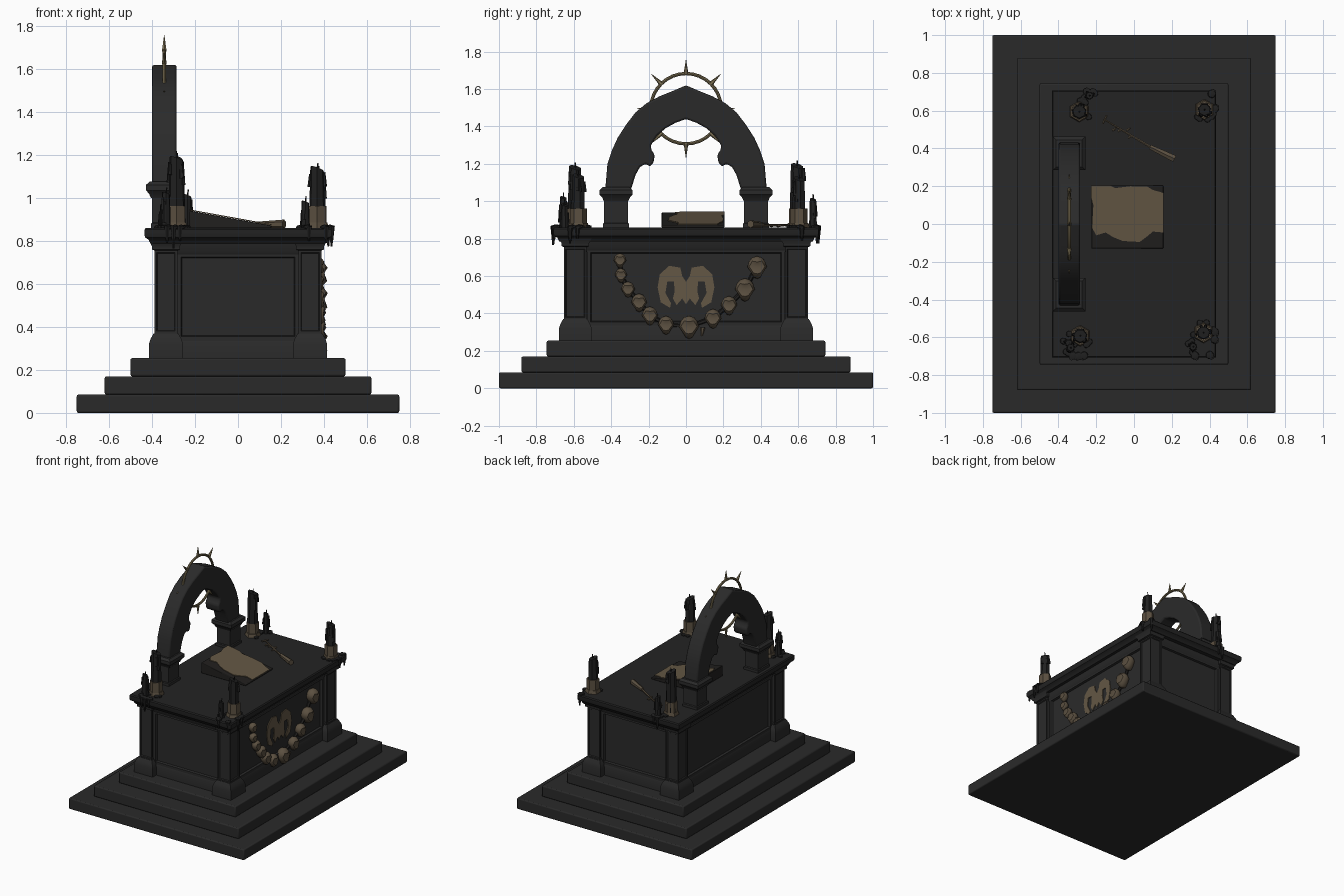
import bpy, bmesh, math, random
from mathutils import Vector, Matrix

if "Cube" in bpy.data.objects:
    bpy.data.objects.remove(bpy.data.objects["Cube"])

random.seed(4)


def material(name, r, g, b):
    m = bpy.data.materials.new(name)
    m.diffuse_color = (r, g, b, 1)
    m.use_nodes = True
    m.node_tree.nodes["Principled BSDF"].inputs["Base Color"].default_value = m.diffuse_color
    return m


STONE = material("dark stone", .023, .023, .023)
SLAB = material("black slab", .017, .017, .017)
WAX = material("black wax", .014, .014, .014)
LEATHER = material("black leather", .015, .014, .013)
BONE = material("aged bone", .105, .08, .052)
PAPER = material("parchment", .125, .095, .058)
GOLD = material("old gold", .2, .16, .085)


def finish(name, bm, mat, bevel=0):
    bmesh.ops.recalc_face_normals(bm, faces=bm.faces)
    me = bpy.data.meshes.new(name)
    bm.to_mesh(me)
    bm.free()
    me.materials.append(mat)
    ob = bpy.data.objects.new(name, me)
    bpy.context.collection.objects.link(ob)
    if bevel:
        mod = ob.modifiers.new("bevel", 'BEVEL')
        mod.width, mod.segments, mod.limit_method = bevel, 2, 'ANGLE'
    return ob


def stack(bm, cx, cy, hx, hy, profile):
    """Rectangular column; profile is a list of (outward offset, height)."""
    rings = []
    for o, z in profile:
        rings.append([bm.verts.new((cx + sx * (hx + o), cy + sy * (hy + o), z))
                      for sx, sy in ((-1, -1), (1, -1), (1, 1), (-1, 1))])
    for a, b in zip(rings, rings[1:]):
        for i in range(4):
            j = (i + 1) % 4
            bm.faces.new((a[i], a[j], b[j], b[i]))
    bm.faces.new(rings[0][::-1])
    bm.faces.new(rings[-1])


def block(name, hx, hy, profile, mat, bevel=0, cx=0, cy=0):
    bm = bmesh.new()
    stack(bm, cx, cy, hx, hy, profile)
    return finish(name, bm, mat, bevel)


def inset(bm, faces, rim, depth):
    bmesh.ops.recalc_face_normals(bm, faces=bm.faces)
    bmesh.ops.inset_individual(bm, faces=faces, thickness=rim, depth=0)
    bmesh.ops.inset_individual(bm, faces=faces, thickness=.006, depth=-depth)


def rod(bm, p, q, r1, r2, seg=6):
    p, q = Vector(p), Vector(q)
    d = q - p
    rot = d.to_track_quat('Z', 'Y').to_matrix().to_4x4()
    return bmesh.ops.create_cone(bm, cap_ends=True, segments=seg, radius1=r1, radius2=r2,
                                 depth=d.length, matrix=Matrix.Translation((p + q) / 2) @ rot)["verts"]


def blob(bm, p, r, scale=(1, 1, 1), sub=1):
    m = Matrix.Translation(p) @ Matrix.Diagonal((*scale, 1))
    return bmesh.ops.create_icosphere(bm, subdivisions=sub, radius=r, matrix=m)["verts"]


def prism(bm, pts, lo, hi, place):
    rows = [[bm.verts.new(place(a, b, h)) for a, b in pts] for h in (lo, hi)]
    bm.faces.new(rows[0])
    bm.faces.new(rows[1][::-1])
    for i in range(len(pts)):
        j = (i + 1) % len(pts)
        bm.faces.new((rows[0][i], rows[0][j], rows[1][j], rows[1][i]))


def along_x(a, b, h):
    return (h, a, b)


# Three stepped plinths
for i, (hx, hy) in enumerate(((.75, 1), (.62, .88), (.5, .745))):
    block(f"step_{i + 1}", hx, hy, [(0, .085 * i), (0, .085 * (i + 1))], STONE, .008)

# Altar body: rails plus two crossing blocks with recessed panels
block("body_bottom_rail", .37, .635, [(0, .255), (0, .325), (-.01, .345)], STONE)
block("body_top_rail", .37, .635, [(-.01, .73), (.005, .75), (.015, .80)], STONE)
for name, hx, hy, axis in (("front_back_panels", .285, .63, 1), ("side_panels", .365, .53, 0)):
    bm = bmesh.new()
    stack(bm, 0, 0, hx, hy, [(0, .335), (0, .745)])
    bmesh.ops.recalc_face_normals(bm, faces=bm.faces)
    inset(bm, [f for f in bm.faces if abs(f.normal[axis]) > .9], .028, .016)
    finish(name, bm, STONE)

# Corner posts with plinth, sunk panels and capital
bm = bmesh.new()
for sx in (-1, 1):
    for sy in (-1, 1):
        stack(bm, sx * .335, sy * .592, .053, .061,
              [(.027, .255), (.027, .32), (.018, .345), (.004, .37), (0, .37), (0, .755),
               (.012, .76), (.012, .775), (.026, .80)])
inset(bm, [f for f in bm.faces if f.calc_area() > .03 and abs(f.normal.z) < .1], .014, .007)
finish("corner_posts", bm, STONE)

# Table slab
block("table_slab", .435, .708, [(-.03, .785), (-.02, .805), (-.004, .815), (0, .825), (0, .852), (-.006, .86)], SLAB)

# Arch: feet, capitals and pointed cusped vault
for s in (-1, 1):
    block("arch_foot", .056, .064, [(.006, .86), (.006, .88), (0, .885), (0, 1.04)], STONE, cx=-.343, cy=s * .374)
    block("arch_capital", .067, .07, [(-.005, 1.0), (.004, 1.02), (.018, 1.035), (.018, 1.06), (.002, 1.075)],
          STONE, cx=-.343, cy=s * .374)
outer = [(.432, 1.06), (.42, 1.2), (.397, 1.27), (.365, 1.34), (.32, 1.41), (.27, 1.475), (.21, 1.525), (.14, 1.562), (.07, 1.59)]
inner = [(.055, 1.42), (.11, 1.39), (.155, 1.35), (.188, 1.3), (.185, 1.275), (.168, 1.25), (.172, 1.21),
         (.192, 1.185), (.215, 1.2), (.245, 1.185), (.27, 1.14), (.295, 1.06)]


def mirror(pts):
    return [(-a, b) for a, b in pts]


bm = bmesh.new()
prism(bm, outer + [(0, 1.62)] + mirror(outer)[::-1] + mirror(inner)[::-1] + [(0, 1.44)] + inner,
      -.4, -.285, along_x)
finish("pointed_arch", bm, STONE, .01)

# Spiked halo ring
bpy.ops.mesh.primitive_torus_add(major_radius=.188, minor_radius=.009, major_segments=32, minor_segments=8,
                                 location=(-.343, 0, 1.495), rotation=(0, math.pi / 2, 0))
halo = bpy.context.object
halo.name = "halo_ring"
halo.data.materials.append(GOLD)
bm = bmesh.new()
for i in range(8):
    d = Vector((0, math.sin(i * math.pi / 4), math.cos(i * math.pi / 4)))
    c = Vector((-.343, 0, 1.495))
    rod(bm, c + d * .185, c + d * .262, .013, .001)
finish("halo_spikes", bm, GOLD)


# Sloping book with torn parchment
def slope(x):
    return .94 - (x + .225) * .18


bm = bmesh.new()
prism(bm, [(-.225, .86), (.155, .86), (.155, slope(.155)), (-.225, slope(-.225))], -.13, .205,
      lambda a, b, h: (a, h, b))
finish("book", bm, LEATHER, .004)
sheet = [(-.228, .205), (-.13, .205), (-.1, .19), (-.02, .2), (.07, .198), (.1, .18), (.155, .165), (.155, -.045),
         (.1, -.04), (.07, -.065), (.03, -.095), (-.06, -.09), (-.11, -.07), (-.15, -.045), (-.2, -.06),
         (-.222, -.02), (-.215, .1), (-.228, .14)]
bm = bmesh.new()
prism(bm, sheet, .001, .006, lambda a, b, h: (a, b, slope(a) + h))
finish("parchment", bm, PAPER)

# Ritual knife lying on the table
bm = bmesh.new()
rod(bm, (-.16, .555, .872), (.1, .4, .872), .005, .008)
rod(bm, (.085, .408, .875), (.215, .345, .878), .014, .021)
rod(bm, (-.165, .53, .87), (-.145, .575, .87), .006, .006)
for x, y in ((-.115, .495), (-.03, .455), (-.04, .495), (-.085, .49)):
    rod(bm, (x, y, .868), (x + .02, y + .012, .87), .008, .005)
finish("ritual_knife", bm, BONE)

# Candles: x, y, top height, radius
candles = [(-.29, .595, 1.21, .038), (.373, .605, 1.14, .035), (-.285, -.592, 1.2, .038), (.368, -.575, 1.155, .036),
           (-.235, .68, 1.03, .02), (-.335, -.655, 1.04, .021), (.313, -.65, 1.0, .02), (-.345, -.63, .97, .02)]
wax, holders = bmesh.new(), bmesh.new()
for x, y, top, r in candles:
    big = r > .03
    for v in rod(wax, (x, y, .86), (x, y, top), r * 1.1, r * .9, 7):
        if v.co.z > .99:
            v.co.z -= .02 + (v.co.x - x) * .35 + (v.co.y - y) * .25
    rod(wax, (x, y, top - .03), (x + .004, y, top + .008), .005, .003, 5)
    if big:
        rod(holders, (x, y, .86), (x, y, .885), .056, .05)
        rod(holders, (x, y, .885), (x, y, .962), .045, .045)
    # melted runs on the candle and a pool at its foot
    for k in range(5 if big else 3):
        a = random.uniform(0, 6.28)
        c, s = math.cos(a), math.sin(a)
        z = top - random.uniform(.03, .06)
        rod(wax, (x + c * r, y + s * r, z - random.uniform(.04, .1)), (x + c * r * .9, y + s * r * .9, z), .01, .006, 5)
        blob(wax, (x + c * r * 1.5, y + s * r * 1.5, .865), .02, (1, 1, .5))
# Wax dripping over the slab edge
for x, y, low in ((-.33, -.708, .79), (-.3, -.71, .765), (-.27, -.708, .8), (.435, -.62, .775), (.437, -.58, .8),
                  (.33, -.708, .8), (.41, -.705, .79), (.437, .62, .79), (.42, .7, .775), (-.25, .708, .775),
                  (-.22, .706, .8)):
    rod(wax, (x, y, low), (x, y, .868), .005, .015, 6)
    blob(wax, (x * .98, y * .985, .864), .025, (1, 1, .5))
finish("candles_and_wax", wax, WAX)
finish("candle_holders", holders, BONE)

# Skull garland on the right side: y, z, half width
skulls = [(-.353, .685, .034), (-.348, .605, .033), (-.31, .53, .037), (-.251, .46, .042), (-.193, .39, .043),
          (-.107, .34, .043), (.016, .33, .053), (.144, .375, .045), (.23, .445, .044), (.315, .53, .053), (.38, .65, .052)]
bm = bmesh.new()
for y, z, r in skulls:
    for v in blob(bm, (.375, y, z), r, (.9, 1, 1.1), 2):
        t = (v.co.z - z) / r
        if t < -.2:  # cheeks narrow to the jaw
            v.co.y = y + (v.co.y - y) * .68
            v.co.z -= r * .15
        elif abs(t) < .25 and abs(abs(v.co.y - y) / r - .45) < .25 and v.co.x > .375:
            v.co.x -= r * .35  # eye sockets
rod(bm, (.375, .085, .28), (.375, .09, .325), .004, .013)
finish("skull_garland", bm, BONE)
bm = bmesh.new()
for (y, z, r), (y2, z2, r2) in zip(skulls, skulls[1:]):
    rod(bm, (.362, y, z), (.362, y2, z2), .012, .012)
finish("garland_cord", bm, LEATHER)

# Winged emblem plate in the middle of the panel
half = [(.02, .06), (.03, .105), (.09, .115), (.14, .07), (.152, 0), (.135, -.08), (.085, -.11), (.08, -.085),
        (.11, -.03), (.1, .03), (.065, .03), (.06, -.02), (.07, -.06), (.05, -.095), (.02, -.06)]
bm = bmesh.new()
prism(bm, [(a, b + .54) for a, b in [(0, .03)] + half + [(0, -.09)] + mirror(half)[::-1]], .347, .355, along_x)
finish("winged_emblem", bm, PAPER)

# Smooth shading with sharp edges kept
bpy.ops.object.select_all(action='SELECT')
bpy.context.view_layer.objects.active = halo
bpy.ops.object.shade_smooth_by_angle(angle=math.radians(35))
